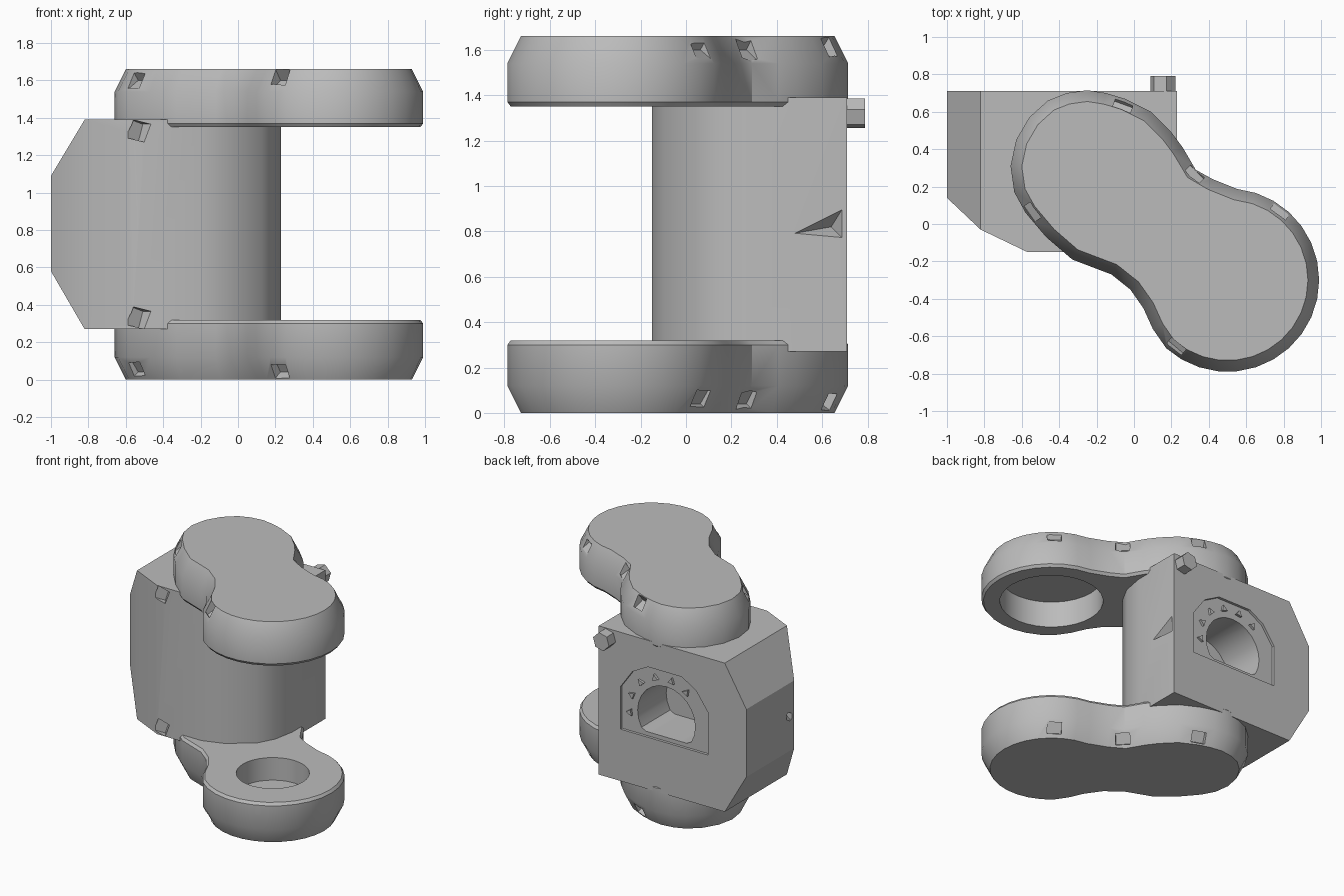
import bpy, bmesh, math
from mathutils import Vector, Matrix

if "Cube" in bpy.data.objects:
    bpy.data.objects.remove(bpy.data.objects["Cube"])

grey = bpy.data.materials.new("plain_grey")
grey.diffuse_color = (0.5, 0.5, 0.5, 1)
grey.use_nodes = True
grey.node_tree.nodes["Principled BSDF"].inputs["Base Color"].default_value = grey.diffuse_color


def finish(name, bm):
    bmesh.ops.recalc_face_normals(bm, faces=bm.faces)
    me = bpy.data.meshes.new(name)
    bm.to_mesh(me)
    bm.free()
    ob = bpy.data.objects.new(name, me)
    bpy.context.collection.objects.link(ob)
    me.materials.append(grey)
    return ob


def loft(name, rings):
    """Skin a stack of equal-length rings and cap both ends."""
    bm = bmesh.new()
    vs = [[bm.verts.new(p) for p in r] for r in rings]
    n = len(rings[0])
    for a, b in zip(vs, vs[1:]):
        for i in range(n):
            j = (i + 1) % n
            bm.faces.new((a[i], a[j], b[j], b[i]))
    bm.faces.new(vs[0])
    bm.faces.new(vs[-1])
    return finish(name, bm)


def circle(cx, cy, r, n=32, rot=0.0):
    return [(cx + r * math.cos(rot + math.tau * i / n), cy + r * math.sin(rot + math.tau * i / n)) for i in range(n)]


def prism(name, pts, lo, hi, axis="Z"):
    if axis == "Z":
        rings = [[(x, y, h) for x, y in pts] for h in (lo, hi)]
    else:
        rings = [[(x, h, z) for x, z in pts] for h in (lo, hi)]
    return loft(name, rings)


def box(name, centre, size, angle=0.0, tilt=0.0):
    bm = bmesh.new()
    bmesh.ops.create_cube(bm, size=1, matrix=Matrix.Translation(centre) @ Matrix.Rotation(angle, 4, "Z")
                          @ Matrix.Rotation(tilt, 4, "Y") @ Matrix.Diagonal((*size, 1)))
    return finish(name, bm)


def cut(ob, cutter, mode="DIFFERENCE"):
    cutter.hide_render = True
    m = ob.modifiers.new("cut", "BOOLEAN")
    m.operation, m.solver, m.object = mode, "EXACT", cutter
    bpy.context.view_layer.objects.active = ob
    bpy.ops.object.modifier_apply(modifier=m.name)
    bpy.data.objects.remove(cutter)


def inset(pts, d):
    out = []
    for i, p in enumerate(pts):
        a, b = Vector(pts[i - 1]), Vector(pts[(i + 1) % len(pts)])
        t = (b - a).normalized()
        out.append((p[0] - t.y * d, p[1] + t.x * d))
    return out


# Peanut outline of the two arms, counter-clockwise
outline = [(0.5 + 0.49 * math.cos(math.radians(a)), -0.3 + 0.49 * math.sin(math.radians(a)))
           for a in range(228, 445, 12)]
outline += [(0.42, 0.24), (0.33, 0.29), (0.26, 0.41), (0.2, 0.49), (0.09, 0.6), (-0.05, 0.67),
            (-0.15, 0.7), (-0.25, 0.715), (-0.36, 0.7), (-0.46, 0.66), (-0.56, 0.57), (-0.63, 0.45),
            (-0.66, 0.31), (-0.64, 0.17), (-0.58, 0.06), (-0.47, -0.07), (-0.33, -0.19), (-0.12, -0.27),
            (-0.02, -0.35), (0.05, -0.45), (0.1, -0.56)]

# Small rim nicks: x, y, outward angle in degrees
nicks = [(-0.55, 0.06, 215), (0.23, -0.65, 230), (-0.06, 0.63, 70), (0.79, 0.08, 55), (0.33, 0.27, 45)]


def arm(name, z_out, z_in, hole_r, hole_depth):
    s = 1 if z_in > z_out else -1
    levels = [(z_out, 0.06), (z_out + s * 0.12, 0), (z_in - s * 0.02, 0), (z_in, 0.015)]
    ob = loft(name, [[(x, y, z) for x, y in inset(outline, d)] for z, d in levels])
    cut(ob, prism("hole_cutter", circle(0.5, -0.3, hole_r),
                  *sorted((z_in - s * hole_depth, z_in + s * 0.1))))
    for x, y, a in nicks:
        cut(ob, box("nick_cutter", (x, y, z_out + s * 0.05), (0.08, 0.1, 0.08), math.radians(a), math.radians(35)))
    return ob


lower = arm("lower_arm", 0.0, 0.32, 0.25, 0.17)
upper = arm("upper_arm", 1.66, 1.35, 0.36, 0.2)

# Body block: plan shape intersected with a chamfered front profile
plan = [(-1, 0.71), (-1, 0.14), (-0.82, -0.03), (-0.57, -0.15), (-0.2, -0.15), (-0.05, -0.1),
        (0.13, 0.03), (0.2, 0.16), (0.23, 0.32), (0.23, 0.71)]
body = prism("body_block", plan, 0.27, 1.39)
profile = [(-1, 0.58), (-0.82, 0.27), (-0.82, 0.2), (0.4, 0.2), (0.4, 1.5), (-0.82, 1.5), (-0.82, 1.39), (-1, 1.09)]
cut(body, prism("profile_cutter", profile, -0.5, 1.0, "Y"), "INTERSECT")

# Shallow socket panel and flat-bottomed bore in the back
def flat_bottom(r, floor, n, rot=0.0):
    return [(x, max(z, floor)) for x, z in circle(-0.32, 0.83, r, n, rot) if z > floor - 0.55 * r]

socket = [(0.05, 0.66), (0.05, 0.98), (-0.05, 1.12), (-0.18, 1.19), (-0.46, 1.19), (-0.58, 1.12),
          (-0.68, 0.98), (-0.68, 0.66)]
cut(body, prism("socket_cutter", socket, 0.69, 0.9, "Y"))
cut(body, prism("bore_cutter", flat_bottom(0.24, 0.69, 24), 0.35, 0.9, "Y"))

# Nicks on the front edges and sides of the body
for z in (0.33, 1.33):
    cut(body, box("nick_cutter", (-0.53, -0.15, z), (0.08, 0.08, 0.1), 0.6, 0.3))


def wedge(x_face, x_in):
    bm = bmesh.new()
    base = [bm.verts.new(p) for p in ((x_face, 0.47, 0.79), (x_face, 0.69, 0.77), (x_face, 0.69, 0.9))]
    tip = bm.verts.new((x_in, 0.64, 0.82))
    bm.faces.new(base)
    for i in range(3):
        bm.faces.new((base[i], base[(i + 1) % 3], tip))
    return finish("wedge_cutter", bm)


cut(body, wedge(0.235, 0.15))
cut(body, box("nick_cutter", (-1, 0.2, 0.84), (0.04, 0.06, 0.06), 0.5, 0.7))

# Small studs around the bore
for i in range(6):
    a = math.radians(-5 + 26 * i)
    x, z = -0.32 + 0.3 * math.cos(a), 0.83 + 0.3 * math.sin(a)
    prism("socket_stud", circle(x, z, 0.028, 3, a), 0.67, 0.708, "Y")

# Knob on the back corner
prism("corner_knob", circle(0.155, 1.32, 0.068, 6, 0.25), 0.62, 0.79, "Y")

for ob in list(bpy.context.collection.objects):
    ob.select_set(True)
bpy.context.view_layer.objects.active = body
bpy.ops.object.shade_smooth_by_angle(angle=math.radians(28))
